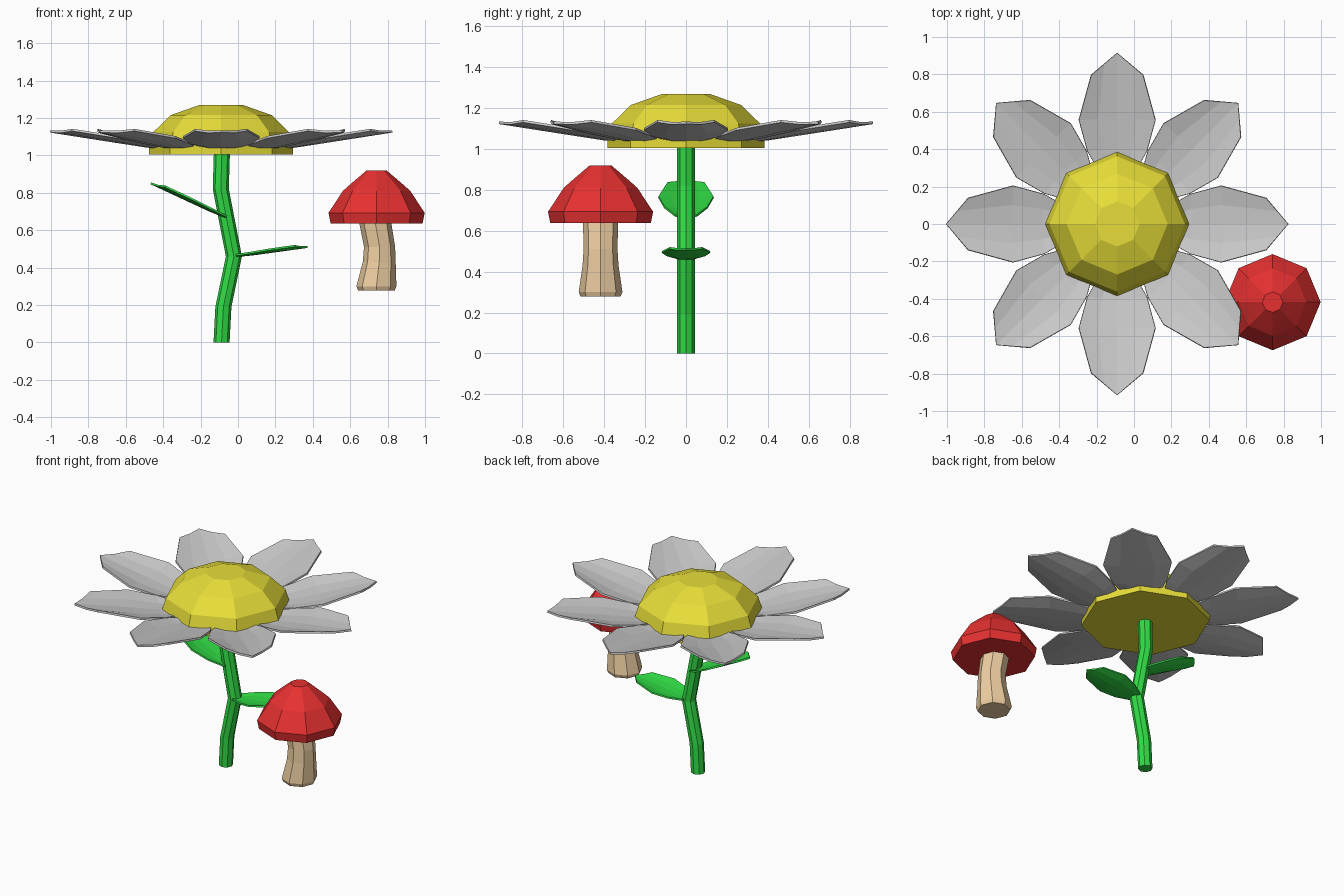
import bpy, bmesh, math
from mathutils import Matrix, Vector

if "Cube" in bpy.data.objects:
    bpy.data.objects.remove(bpy.data.objects["Cube"])


def material(name, rgb):
    m = bpy.data.materials.new(name)
    m.diffuse_color = (*rgb, 1)
    m.use_nodes = True
    m.node_tree.nodes["Principled BSDF"].inputs["Base Color"].default_value = m.diffuse_color
    return m


YELLOW = material("yellow", (0.8, 0.73, 0.04))
WHITE = material("white", (0.88, 0.88, 0.9))
GREEN = material("green", (0.03, 0.72, 0.06))
RED = material("red", (0.8, 0.03, 0.03))
TAN = material("tan", (0.85, 0.62, 0.36))


def finish(bm, name, mat):
    bmesh.ops.recalc_face_normals(bm, faces=bm.faces)
    mesh = bpy.data.meshes.new(name)
    bm.to_mesh(mesh)
    bm.free()
    mesh.materials.append(mat)
    ob = bpy.data.objects.new(name, mesh)
    bpy.context.collection.objects.link(ob)
    return ob


def stacked_rings(name, rings, mat, y=0, sides=8):
    """Closed solid through horizontal rings given as (x, z, radius)."""
    bm = bmesh.new()
    loops = [[bm.verts.new((x + r * math.cos(math.tau * i / sides),
                            y + r * math.sin(math.tau * i / sides), z))
              for i in range(sides)] for x, z, r in rings]
    for a, b in zip(loops, loops[1:]):
        for i in range(sides):
            j = (i + 1) % sides
            bm.faces.new((a[i], a[j], b[j], b[i]))
    bm.faces.new(loops[0][::-1])
    bm.faces.new(loops[-1])
    return finish(bm, name, mat)


def blade(name, mat, matrix, thickness=0.012):
    """Cupped pointed blade along +x, starting at the origin."""
    # each row: x at centre, x at edge, half width, centre height, edge lift
    rows = [(0.00, 0.00, 0.08, 0.000, 0.010),
            (0.15, 0.14, 0.16, 0.016, 0.018),
            (0.32, 0.306, 0.205, 0.042, 0.024),
            (0.665, 0.547, 0.139, 0.096, 0.008)]
    bm = bmesh.new()
    grid = []
    for xc, xe, w, z, lift in rows:
        grid.append([bm.verts.new((xc + (xe - xc) * abs(t), w * t,
                                   z + lift * abs(t) - (0.006 if abs(t) == 0.5 else 0)))
                     for t in (-1, -0.5, 0, 0.5, 1)])
    for a, b in zip(grid, grid[1:]):
        for i in range(4):
            bm.faces.new((a[i], b[i], b[i + 1], a[i + 1]))
    bm.transform(matrix)
    ob = finish(bm, name, mat)
    solid = ob.modifiers.new("thickness", 'SOLIDIFY')
    solid.thickness = thickness
    solid.offset = 0
    return ob


# Flower: centre disc, petals and bent stem
FX = -0.09
stacked_rings("flower_centre", [(FX, 1.005, 0.385), (FX, 1.05, 0.385), (FX, 1.125, 0.362),
                                (FX, 1.215, 0.27), (FX, 1.268, 0.12)], YELLOW)
for k in range(8):
    blade(f"petal_{k + 1}", WHITE,
          Matrix.Translation((FX, 0, 1.032)) @ Matrix.Rotation(k * math.tau / 8, 4, 'Z')
          @ Matrix.Translation((0.25, 0, 0)))
stacked_rings("flower_stem", [(-0.088, 0, 0.043), (-0.078, 0.19, 0.043), (-0.022, 0.46, 0.043),
                              (-0.092, 0.82, 0.043), (-0.086, 1.02, 0.043)], GREEN)


# Leaves: smaller blades aimed from the stem towards their tips
def leaf(name, base, tip, width):
    d = Vector((tip[0] - base[0], 0, tip[1] - base[1]))
    s = d.length / 0.67
    turn = 0 if d.x > 0 else math.pi
    pitch = math.atan2(d.z, abs(d.x)) - math.atan2(0.096, 0.665)
    blade(name, GREEN, Matrix.Translation((base[0], 0, base[1]))
          @ Matrix.Rotation(turn, 4, 'Z') @ Matrix.Rotation(-pitch, 4, 'Y')
          @ Matrix.Diagonal((s, width / 0.205, s, 1)), 0.01)


leaf("right_leaf", (-0.01, 0.462), (0.37, 0.51), 0.118)
leaf("left_leaf", (-0.06, 0.667), (-0.465, 0.85), 0.135)

# Mushroom: wavy stalk and angular cap
MY = -0.418
stacked_rings("mushroom_stalk", [(0.74, 0.278, 0.098), (0.74, 0.30, 0.107), (0.755, 0.43, 0.088),
                                 (0.757, 0.51, 0.083), (0.732, 0.65, 0.086)], TAN, MY)
MX = 0.741
stacked_rings("mushroom_cap", [(MX, 0.637, 0.246), (MX, 0.693, 0.257), (MX, 0.81, 0.18),
                               (MX, 0.85, 0.135), (MX, 0.918, 0.055)], RED, MY)
